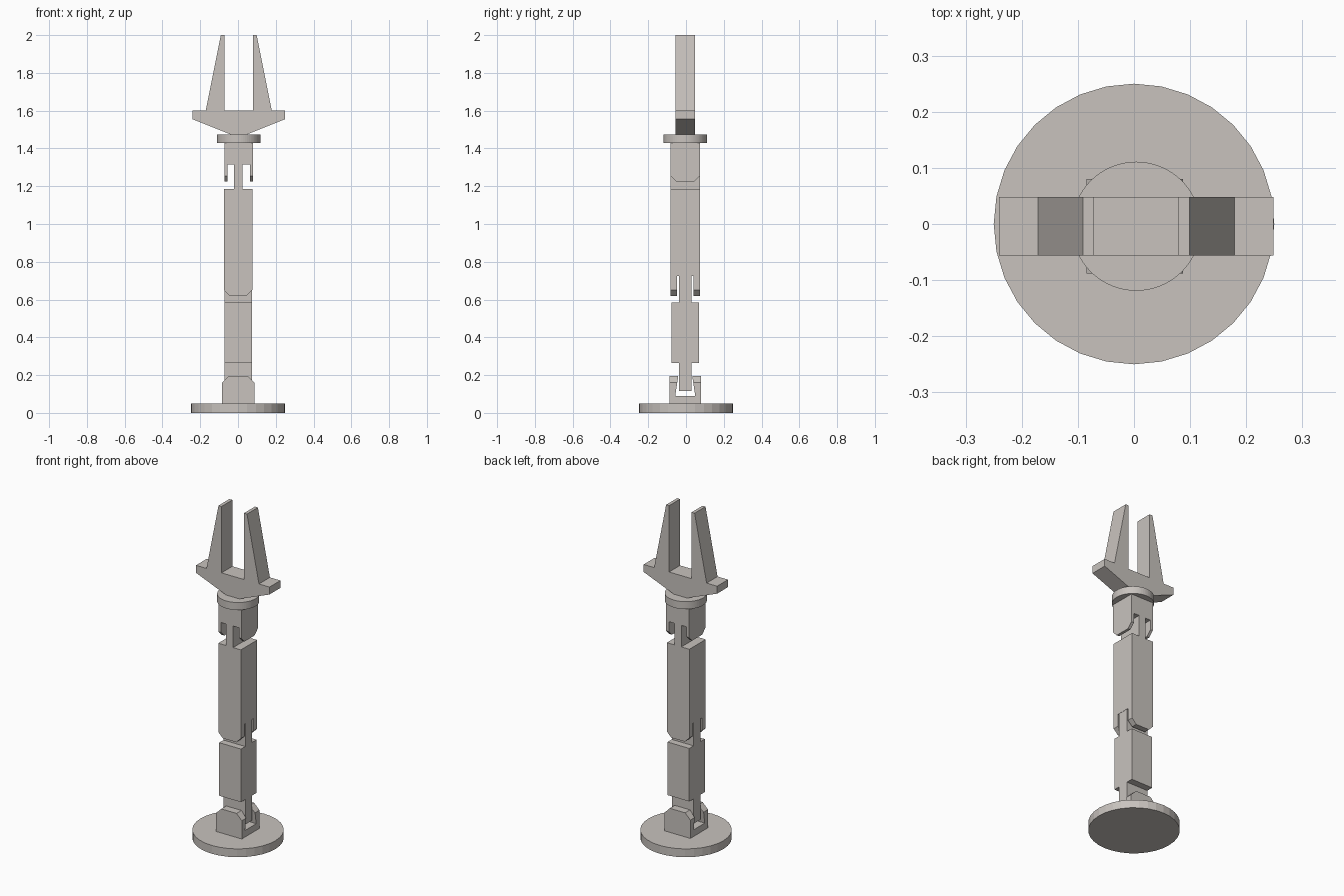
import bpy, bmesh
from mathutils import Vector

if "Cube" in bpy.data.objects:
    bpy.data.objects.remove(bpy.data.objects["Cube"])

# One warm grey for the whole model
COLOUR = (0.58, 0.545, 0.515, 1)
grey = bpy.data.materials.new("warm_grey")
grey.use_nodes = True
grey.diffuse_color = COLOUR
grey.node_tree.nodes["Principled BSDF"].inputs["Base Color"].default_value = COLOUR

CX, CY = 0.004, -0.004   # arm axis


def finish(name, bm):
    bmesh.ops.recalc_face_normals(bm, faces=bm.faces[:])
    mesh = bpy.data.meshes.new(name)
    bm.to_mesh(mesh)
    bm.free()
    mesh.materials.append(grey)
    obj = bpy.data.objects.new(name, mesh)
    bpy.context.collection.objects.link(obj)
    return obj


def prism(name, half, axis, depth, centre, tip=None, chamfer=0):
    """Extrude a mirrored (offset, z) half profile along axis; chamfer the corners at height tip."""
    outline = half + [(-u, z) for u, z in reversed(half) if u > 0]
    along = Vector((1, 0, 0)) if axis == "X" else Vector((0, 1, 0))
    across = Vector((0, 1, 0)) if axis == "X" else Vector((1, 0, 0))
    bm = bmesh.new()
    verts = [bm.verts.new(across * u + Vector((0, 0, z)) - along * depth / 2) for u, z in outline]
    face = bm.faces.new(verts)
    moved = bmesh.ops.extrude_face_region(bm, geom=[face])["geom"]
    bmesh.ops.translate(bm, vec=along * depth, verts=[v for v in moved if isinstance(v, bmesh.types.BMVert)])
    if chamfer:
        bmesh.ops.recalc_face_normals(bm, faces=bm.faces[:])
        ends = [e for e in bm.edges
                if all(abs(v.co.z - tip) < 1e-4 for v in e.verts)
                and abs((e.verts[0].co - e.verts[1].co).dot(along)) < 1e-4]
        bmesh.ops.bevel(bm, geom=ends, offset=chamfer, segments=1, affect="EDGES")
    obj = finish(name, bm)
    obj.location = (centre[0], centre[1], 0)
    return obj


def disc(name, radius, bottom, top, sides, centre):
    bm = bmesh.new()
    bmesh.ops.create_cone(bm, cap_ends=True, segments=sides, radius1=radius, radius2=radius, depth=top - bottom)
    obj = finish(name, bm)
    obj.location = (centre[0], centre[1], (top + bottom) / 2)
    return obj


# Base plate and the bracket holding the lower arm
disc("base_plate", 0.25, 0, 0.05, 32, (0, 0))
prism("base_bracket",
      [(0.084, 0.05), (0.084, 0.195), (0.037, 0.195), (0.053, 0.09)],
      "X", 0.172, (0.001, CY), tip=0.195, chamfer=0.035)

# Lower arm with a tongue at each end
prism("lower_arm",
      [(0.033, 0.115), (0.033, 0.265), (0.074, 0.265), (0.074, 0.585), (0.033, 0.585), (0.033, 0.725)],
      "X", 0.145, (0.002, CY))

# Upper arm with a forked lower end, and its thin top tongue
prism("upper_arm",
      [(0.078, 1.185), (0.078, 0.62), (0.043, 0.62), (0.043, 0.725)],
      "X", 0.15, (0.001, CY), tip=0.62, chamfer=0.03)
prism("upper_arm_tongue", [(0.023, 1.18), (0.023, 1.315)], "Y", 0.156, (0.002, CY))

# Forked wrist and its round plate
prism("wrist",
      [(0.076, 1.43), (0.076, 1.225), (0.059, 1.225), (0.059, 1.315)],
      "Y", 0.156, (CX, CY), tip=1.225, chamfer=0.03)
disc("wrist_plate", 0.115, 1.43, 1.475, 64, (CX, CY))

# Two-fingered gripper
prism("gripper",
      [(0.045, 1.475), (0.245, 1.555), (0.245, 1.6), (0.175, 1.6), (0.095, 2), (0.075, 2), (0.075, 1.6)],
      "Y", 0.104, (CX, CY))
